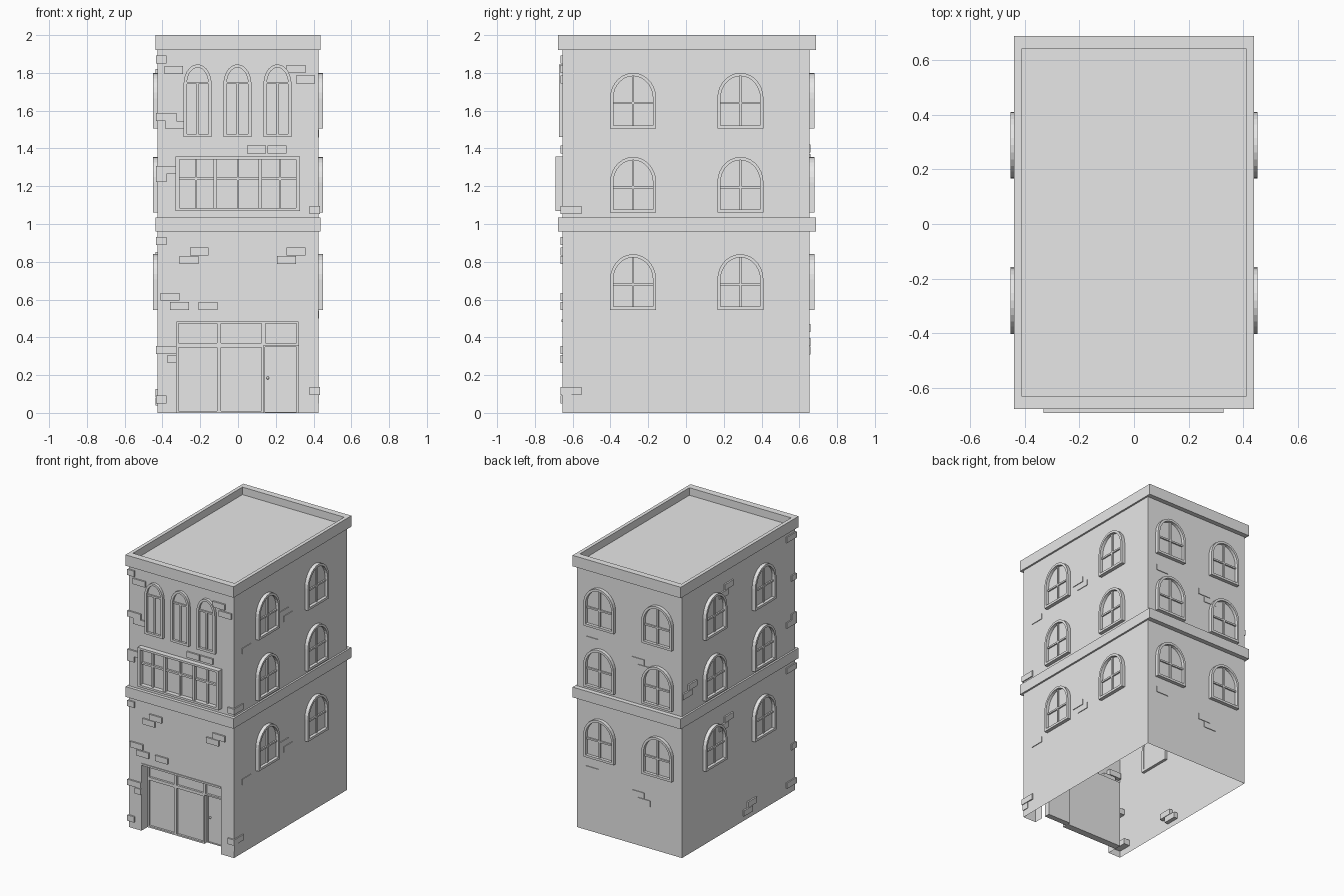
import bpy, bmesh
from math import pi, cos, sin
from mathutils import Vector

cube = bpy.data.objects.get("Cube")
if cube:
    bpy.data.objects.remove(cube, do_unlink=True)

stone = bpy.data.materials.new("light_grey_stone")
stone.use_nodes = True
stone.diffuse_color = (0.8, 0.8, 0.8, 1)
stone.node_tree.nodes["Principled BSDF"].inputs["Base Color"].default_value = stone.diffuse_color

HX, HY = 0.425, 0.653          # half width and half depth of the walls

# Each side maps (along, up, outward) to world space
SIDES = {
    "front": lambda u, v, d: Vector((u, -HY - d, v)),
    "back": lambda u, v, d: Vector((u, HY + d, v)),
    "right": lambda u, v, d: Vector((HX + d, u, v)),
    "left": lambda u, v, d: Vector((-HX - d, u, v)),
    "plan": lambda u, v, d: Vector((u, v, d)),
}


def finish(bm, name):
    bmesh.ops.recalc_face_normals(bm, faces=bm.faces)
    mesh = bpy.data.meshes.new(name)
    bm.to_mesh(mesh)
    bm.free()
    mesh.materials.append(stone)
    obj = bpy.data.objects.new(name, mesh)
    bpy.context.collection.objects.link(obj)
    return obj


def rect(u0, u1, v0, v1):
    return [(u0, v0), (u1, v0), (u1, v1), (u0, v1)]


def arch(u, half, v0, spring, top, n=14):
    """Upright outline with a rounded head."""
    head = [(u + half * cos(pi * i / n), spring + (top - spring) * sin(pi * i / n))
            for i in range(n + 1)]
    return [(u - half, v0), (u + half, v0)] + head


def slab(bm, side, outline, d0, d1):
    """Solid plate with the given outline."""
    a, b = [[bm.verts.new(SIDES[side](u, v, d)) for u, v in outline] for d in (d0, d1)]
    bm.faces.new(a)
    bm.faces.new(b)
    for i in range(len(a)):
        bm.faces.new((a[i - 1], a[i], b[i], b[i - 1]))


def ring(bm, side, outer, inner, d0, d1):
    """Solid frame between two outlines of equal length."""
    loops = [[bm.verts.new(SIDES[side](u, v, d)) for u, v in line]
             for line, d in ((outer, d0), (outer, d1), (inner, d1), (inner, d0))]
    for k in range(4):
        a, b = loops[k - 1], loops[k]
        for i in range(len(a)):
            bm.faces.new((a[i - 1], a[i], b[i], b[i - 1]))


def arched_window(name, side, u, half, v0, spring, top, bar, head_bar, proud):
    t = 0.017
    bm = bmesh.new()
    inner = arch(u, half - t, v0 + t, spring, top - t)
    ring(bm, side, arch(u, half, v0, spring, top), inner, -0.02, proud)
    slab(bm, side, inner, -0.015, 0.004)
    slab(bm, side, rect(u - half + t, u + half - t, bar - 0.006, bar + 0.006), 0, 0.014)
    slab(bm, side, rect(u - 0.006, u + 0.006, v0 + t, top - t if head_bar else bar), 0, 0.013)
    finish(bm, name)


# Walls: open underneath, with a notch for the shop front
DOOR_L, DOOR_R, DOOR_T, RECESS = -0.325, 0.32, 0.495, 0.07
ROOF = 1.945
bm = bmesh.new()


def face(*points):
    bm.faces.new([bm.verts.new(p) for p in points])


notch = [(DOOR_L, 0), (DOOR_L, DOOR_T), (DOOR_R, DOOR_T), (DOOR_R, 0)]
front = SIDES["front"]
face(*[front(u, v, 0) for u, v in [(-HX, 0)] + notch + [(HX, 0), (HX, ROOF), (-HX, ROOF)]])
for (u0, v0), (u1, v1) in zip(notch, notch[1:]):
    face(front(u0, v0, 0), front(u1, v1, 0), front(u1, v1, -RECESS), front(u0, v0, -RECESS))
for side, half in (("back", HX), ("left", HY), ("right", HY)):
    face(*[SIDES[side](u, v, 0) for u, v in rect(-half, half, 0, ROOF)])
face(*[SIDES["plan"](u, v, ROOF) for u, v in rect(-HX, HX, -HY, HY)])
bmesh.ops.remove_doubles(bm, verts=bm.verts, dist=0.0001)
finish(bm, "walls")

# Parapet and middle band
for name, z0, z1 in (("parapet", 1.92, 2), ("middle_band", 0.96, 1.035)):
    bm = bmesh.new()
    ring(bm, "plan", rect(-0.438, 0.438, -0.677, 0.687),
         rect(-0.412, 0.412, -0.628, 0.64), z0, z1)
    finish(bm, name)

# Round-headed windows on the sides and back, three storeys
columns = {"right": (-0.28, 0.288), "left": (-0.28, 0.288), "back": (-0.235, 0.235)}
for side, places in columns.items():
    for floor, z in enumerate((0.545, 1.06, 1.505), 1):
        for i, u in enumerate(places, 1):
            arched_window(f"{side}_window_{floor}_{i}", side, u, 0.122,
                          z, z + 0.16, z + 0.295, z + 0.135, True, 0.026)

# Tall windows at the front
for i, u in enumerate((-0.214, -0.003, 0.209), 1):
    arched_window(f"tall_window_{i}", "front", u, 0.074, 1.46, 1.74, 1.845, 1.747, False, 0.02)

# Wide front window: three bays, each with a mullion and a transom
bm = bmesh.new()
ring(bm, "front", rect(-0.33, 0.327, 1.07, 1.357), rect(-0.31, 0.307, 1.085, 1.342), -0.02, 0.038)
slab(bm, "front", rect(-0.32, 0.32, 1.08, 1.35), -0.015, 0.006)
for u in (-0.12, 0.118):
    slab(bm, "front", rect(u - 0.009, u + 0.009, 1.08, 1.35), 0, 0.03)
for u in (-0.222, 0, 0.222):
    slab(bm, "front", rect(u - 0.006, u + 0.006, 1.08, 1.35), 0, 0.02)
slab(bm, "front", rect(-0.32, 0.32, 1.232, 1.246), 0, 0.021)
finish(bm, "wide_window")

# Shop front set back in the notch
bm = bmesh.new()
BACK = -RECESS - 0.05
slab(bm, "front", rect(DOOR_L, 0.135, 0, DOOR_T), BACK, -RECESS - 0.015)
slab(bm, "front", rect(0.135, DOOR_R, 0.36, DOOR_T), BACK, -RECESS - 0.015)
bays = ((DOOR_L, -0.1), (-0.1, 0.135), (0.135, DOOR_R))
for i, (a, b) in enumerate(bays):
    for v0, v1 in ((0, 0.358), (0.358, 0.485)):
        if i < 2 or v0:
            ring(bm, "front", rect(a, b, v0, v1),
                 rect(a + 0.01, b - 0.01, v0 + 0.011, v1 - 0.011), BACK, -RECESS)
finish(bm, "shop_front")

bm = bmesh.new()
slab(bm, "front", rect(DOOR_L, DOOR_R, 0.482, DOOR_T), -RECESS, 0.006)
finish(bm, "lintel")

# Door, deeper than the shop windows, with a small knob
bm = bmesh.new()
slab(bm, "front", rect(0.135, DOOR_R, 0, 0.36), BACK - 0.02, BACK + 0.01)
ring(bm, "front", rect(0.135, DOOR_R, 0, 0.36), rect(0.143, 0.31, 0.004, 0.35), BACK, BACK + 0.02)
finish(bm, "door")
bm = bmesh.new()
bmesh.ops.create_uvsphere(bm, u_segments=10, v_segments=6, radius=0.008)
bmesh.ops.translate(bm, verts=bm.verts, vec=front(0.158, 0.185, BACK + 0.015))
finish(bm, "door_knob")

# Exposed bricks, given by their centre on each wall
bricks = {
    "front": [(-0.34, 1.815), (0.307, 1.82), (0.357, 1.765), (-0.335, 1.525), (0.098, 1.395),
              (0.207, 1.395), (-0.205, 0.855), (-0.26, 0.81), (0.307, 0.855), (0.257, 0.81),
              (-0.36, 0.615), (-0.31, 0.567), (-0.158, 0.567)],
    "right": [(-0.51, 1.48), (-0.08, 1.58), (-0.03, 1.533),
              (-0.51, 0.522), (-0.08, 0.624), (-0.03, 0.576)],
    "left": [(0.12, 1.8), (0.18, 1.755), (0.6, 1.18), (0.54, 1.225),
             (0.12, 0.83), (0.18, 0.785), (-0.15, 0.105), (-0.1, 0.06)],
    "back": [(0.3, 1.4), (-0.07, 1.35), (-0.12, 1.305),
             (0.3, 0.45), (-0.07, 0.375), (-0.12, 0.33)],
}
proud = {"front": 0.011, "right": 0.005, "left": 0.011, "back": 0.005}
for side, spots in bricks.items():
    bm = bmesh.new()
    for u, v in spots:
        slab(bm, side, rect(u - 0.05, u + 0.05, v - 0.021, v + 0.021), -0.03, proud[side])
    finish(bm, f"{side}_bricks")

# Bricks wrapping the front corners: side, height, long face to the front or not
LONG, SHORT = 0.1, 0.047
bm = bmesh.new()
for s, v, wide in ((-1, 1.87, False), (-1, 1.567, True), (-1, 1.285, True), (-1, 1.243, False),
                   (-1, 0.91, False), (-1, 0.332, True), (-1, 0.07, False),
                   (1, 1.075, False), (1, 0.117, False)):
    w, l = (LONG, SHORT) if wide else (SHORT, LONG)
    x0, x1 = sorted((s * (HX + 0.008), s * (HX - w)))
    slab(bm, "plan", rect(x0, x1, -HY - 0.011, -HY + l), v - 0.021, v + 0.021)
slab(bm, "right", rect(-HY - 0.003, -HY + SHORT, 0.05, 0.094), -0.03, 0.005)
slab(bm, "front", rect(-0.372, -0.326, 0.265, 0.307), -0.03, 0.011)
finish(bm, "corner_bricks")
